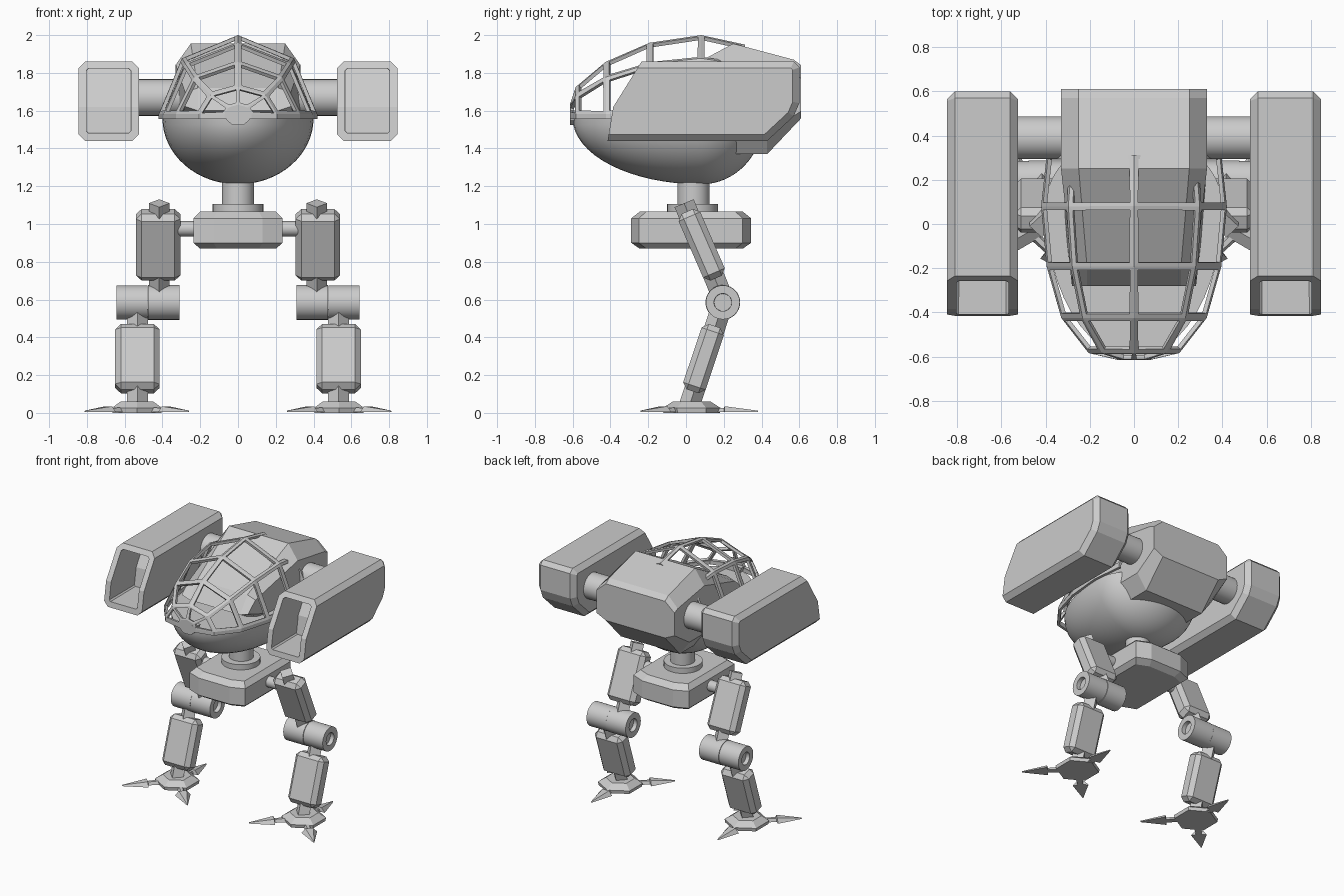
import bpy, bmesh
from math import radians, sin, cos, pi, atan2
from mathutils import Matrix, Vector

old = bpy.data.objects.get("Cube")
if old:
    bpy.data.objects.remove(old, do_unlink=True)

grey = bpy.data.materials.new("plain_grey")
grey.use_nodes = True
grey.diffuse_color = (0.6, 0.6, 0.6, 1)
grey.node_tree.nodes["Principled BSDF"].inputs["Base Color"].default_value = (0.6, 0.6, 0.6, 1)


def finish(bm, name, smooth=False):
    bmesh.ops.recalc_face_normals(bm, faces=bm.faces[:])
    mesh = bpy.data.meshes.new(name)
    bm.to_mesh(mesh)
    bm.free()
    mesh.materials.append(grey)
    ob = bpy.data.objects.new(name, mesh)
    bpy.context.collection.objects.link(ob)
    if smooth:
        bpy.ops.object.select_all(action='DESELECT')
        ob.select_set(True)
        bpy.context.view_layer.objects.active = ob
        bpy.ops.object.shade_smooth_by_angle(angle=radians(35))
    return ob


def loft(loops):
    """Closed solid through equal-length loops of points."""
    bm = bmesh.new()
    rows = [[bm.verts.new(p) for p in loop] for loop in loops]
    n = len(rows[0])
    for a, b in zip(rows, rows[1:]):
        for i in range(n):
            j = (i + 1) % n
            bm.faces.new((a[i], a[j], b[j], b[i]))
    bm.faces.new(rows[0])
    bm.faces.new(rows[-1])
    bmesh.ops.recalc_face_normals(bm, faces=bm.faces[:])
    return bm


def block(name, center, size, tilt=0, bevel=0.03):
    bm = bmesh.new()
    bmesh.ops.create_cube(bm, size=1, matrix=Matrix.Diagonal((*size, 1)))
    bmesh.ops.bevel(bm, geom=bm.edges[:], offset=bevel, segments=1, affect='EDGES')
    bm.transform(Matrix.Translation(center) @ Matrix.Rotation(tilt, 4, 'X'))
    return finish(bm, name)


def rod(name, start, end, radius, sides=32, recess=0):
    """Cylinder between two points, optionally with hollowed ends."""
    a, b = Vector(start), Vector(end)
    turn = (b - a).to_track_quat('Z', 'Y').to_matrix().to_4x4()
    bm = bmesh.new()
    bmesh.ops.create_cone(bm, cap_ends=True, segments=sides, radius1=radius,
                          radius2=radius, depth=(b - a).length,
                          matrix=Matrix.Translation((a + b) / 2) @ turn)
    if recess:
        caps = [f for f in bm.faces if len(f.verts) > 4]
        bmesh.ops.inset_individual(bm, faces=caps, thickness=radius * 0.48)
        bmesh.ops.inset_individual(bm, faces=caps, thickness=0.001, depth=-recess)
    return finish(bm, name, sides > 8)


# Smooth egg-shaped lower hull, closed by a cockpit floor
RIM = 1.58
bm = bmesh.new()
bmesh.ops.create_uvsphere(bm, u_segments=48, v_segments=32, radius=1)
bmesh.ops.bisect_plane(bm, geom=bm.verts[:] + bm.edges[:] + bm.faces[:],
                       plane_co=(0, 0, 0), plane_no=(0, 0, 1), clear_outer=True)
bmesh.ops.holes_fill(bm, edges=[e for e in bm.edges if e.is_boundary])
for v in bm.verts:
    v.co = (v.co.x * 0.4, 0.08 + v.co.y * (0.68 if v.co.y < 0 else 0.33), RIM - 0.02 + v.co.z * 0.35)
finish(bm, "lower_hull", True)

# Faceted canopy frame: each panel is inset and opened as a window
rings = [(-0.605, 0.07, 0.05), (-0.575, 0.2, 0.14), (-0.42, 0.32, 0.27),
         (-0.19, 0.385, 0.37), (0.08, 0.41, 0.41), (0.31, 0.385, 0.36)]
bm = bmesh.new()
rows = []
for y, w, h in rings:
    arc = [(w * cos(k * pi / 4), y, RIM + h * sin(k * pi / 4)) for k in range(5)]
    arc = [(w, y, RIM - 0.025)] + arc + [(-w, y, RIM - 0.025)]
    rows.append([bm.verts.new(p) for p in arc])
panels = {}
for r, (a, b) in enumerate(zip(rows, rows[1:])):
    for i in range(6):
        f = bm.faces.new((a[i], a[i + 1], b[i + 1], b[i]))
        if 0 < i < 5:
            panels.setdefault(0.014 if r == 0 else 0.024, []).append(f)
bm.faces.new(rows[0])
bmesh.ops.recalc_face_normals(bm, faces=bm.faces[:])
for width, faces in panels.items():
    bmesh.ops.inset_individual(bm, faces=faces, thickness=width)
bmesh.ops.delete(bm, geom=[f for fs in panels.values() for f in fs], context='FACES')
canopy = finish(bm, "canopy_frame")
solid = canopy.modifiers.new("thickness", 'SOLIDIFY')
solid.thickness = 0.02
solid.offset = 0

# Nose plate under the canopy tip
nose = [(-0.075, 1.6), (0.075, 1.6), (0.06, 1.55), (0.03, 1.525), (-0.03, 1.525), (-0.06, 1.55)]
finish(loft([[(x, y, z) for x, z in nose] for y in (-0.615, -0.56)]), "nose_plate")

# Engine housing at the rear, reaching forward into the cockpit
housing = [(0.25, 1.955), (0.57, 1.87), (0.61, 1.84), (0.61, 1.56),
           (0.43, 1.37), (0.17, 1.37), (-0.28, 1.6), (-0.19, 1.72)]


def housing_loop(x, squash):
    return [(x * (0.85 if y < 0 else 1), y, 1.66 + (z - 1.66) * squash) for y, z in housing]


finish(loft([housing_loop(-0.33, 0.62), housing_loop(-0.25, 1),
             housing_loop(0.25, 1), housing_loop(0.33, 0.62)]), "engine_housing")

# Neck and hips
rod("neck", (0, 0.04, 1.09), (0, 0.04, 1.26), 0.085)
rod("neck_flange", (0, 0.035, 1.05), (0, 0.035, 1.105), 0.135)
plan = [(0.235, 0.3), (0.13, 0.345), (-0.13, 0.345), (-0.235, 0.3),
        (-0.235, -0.25), (-0.13, -0.29), (0.13, -0.29), (0.235, -0.25)]
hip_levels = [(0.87, 0.86), (0.9, 1), (1.03, 1), (1.065, 0.86)]
finish(loft([[(x * s, 0.03 + (y - 0.03) * s, z) for x, y in plan] for z, s in hip_levels]), "hip_block")

pod_profile = [(-0.415, 1.44), (-0.385, 1.62), (-0.235, 1.86), (0.57, 1.86),
               (0.6, 1.83), (0.6, 1.64), (0.57, 1.57), (0.43, 1.44)]


def make_pod(name, s):
    bm = loft([[(s * x, y, z) for y, z in pod_profile] for x in (0.525, 0.845)])

    def front(f):
        return f.normal.y < -0.5 and abs(f.normal.x) < 0.1
    rims = [e for e in bm.edges if abs(e.verts[0].co.x - e.verts[1].co.x) < 0.01
            and not any(front(f) for f in e.link_faces)]
    bmesh.ops.bevel(bm, geom=rims, offset=0.035, segments=1, affect='EDGES')
    bm.normal_update()
    # Hollow opening in the sloped front
    mouth = [f for f in bm.faces if front(f)]
    bmesh.ops.inset_region(bm, faces=mouth, thickness=0.042, use_even_offset=True)
    bmesh.ops.inset_region(bm, faces=mouth, thickness=0.002, use_even_offset=True)
    for v in {v for f in mouth for v in f.verts}:
        v.co.y += 0.3
    return finish(bm, name)


def make_foot(side, s):
    cx, cy = s * 0.535, 0.03
    hexa = [(cos(k * pi / 3 + pi / 6), sin(k * pi / 3 + pi / 6)) for k in range(6)]
    levels = [(0.0, 0.15), (0.025, 0.155), (0.06, 0.1)]
    finish(loft([[(cx + r * a, cy + r * b, z) for a, b in hexa] for z, r in levels]),
           side + "_foot_pad")
    # Three arrow-shaped toes
    toes = {"back": (0, 0.35), "outer": (0.275, -0.27), "inner": (-0.275, -0.27)}
    for label, (tx, ty) in toes.items():
        length = (tx * tx + ty * ty) ** 0.5
        sections = [(0.1, 0.025, 0.03), (length - 0.18, 0.02, 0.025),
                    (length - 0.175, 0.055, 0.035), (length, 0.003, 0.012)]
        bm = loft([[(r, -w, 0.004), (r, w, 0.004), (r, w * 0.5, h), (r, -w * 0.5, h)]
                   for r, w, h in sections])
        bm.transform(Matrix.Translation((cx, cy, 0)) @ Matrix.Rotation(atan2(ty, s * tx), 4, 'Z'))
        finish(bm, f"{side}_{label}_toe")


for side, s in (("left", 1), ("right", -1)):
    # Side pods on their arms
    make_pod(side + "_pod", s)
    rod(side + "_pod_arm", (s * 0.26, 0.39, 1.67), (s * 0.54, 0.39, 1.67), 0.097)
    # Legs
    ux, lx = s * 0.4225, s * 0.5325
    rod(side + "_hip_axle", (s * 0.2, 0.04, 0.975), (s * 0.33, 0.04, 0.975), 0.04)
    block(side + "_upper_leg", (ux, 0.083, 0.89), (0.235, 0.125, 0.385), radians(23.5))
    rod(side + "_upper_strut", (s * 0.417, -0.01, 1.11), (s * 0.417, 0.19, 0.62), 0.055, 4)
    rod(side + "_inner_knee", (s * 0.31, 0.195, 0.585), (s * 0.476, 0.195, 0.585), 0.092, recess=0.03)
    rod(side + "_outer_knee", (s * 0.478, 0.195, 0.585), (s * 0.642, 0.195, 0.585), 0.09, recess=0.03)
    block(side + "_lower_leg", (lx, 0.093, 0.287), (0.235, 0.125, 0.365), radians(-18.5))
    rod(side + "_lower_strut", (lx, 0.185, 0.55), (lx, 0.02, 0.045), 0.055, 4)
    make_foot(side, s)
